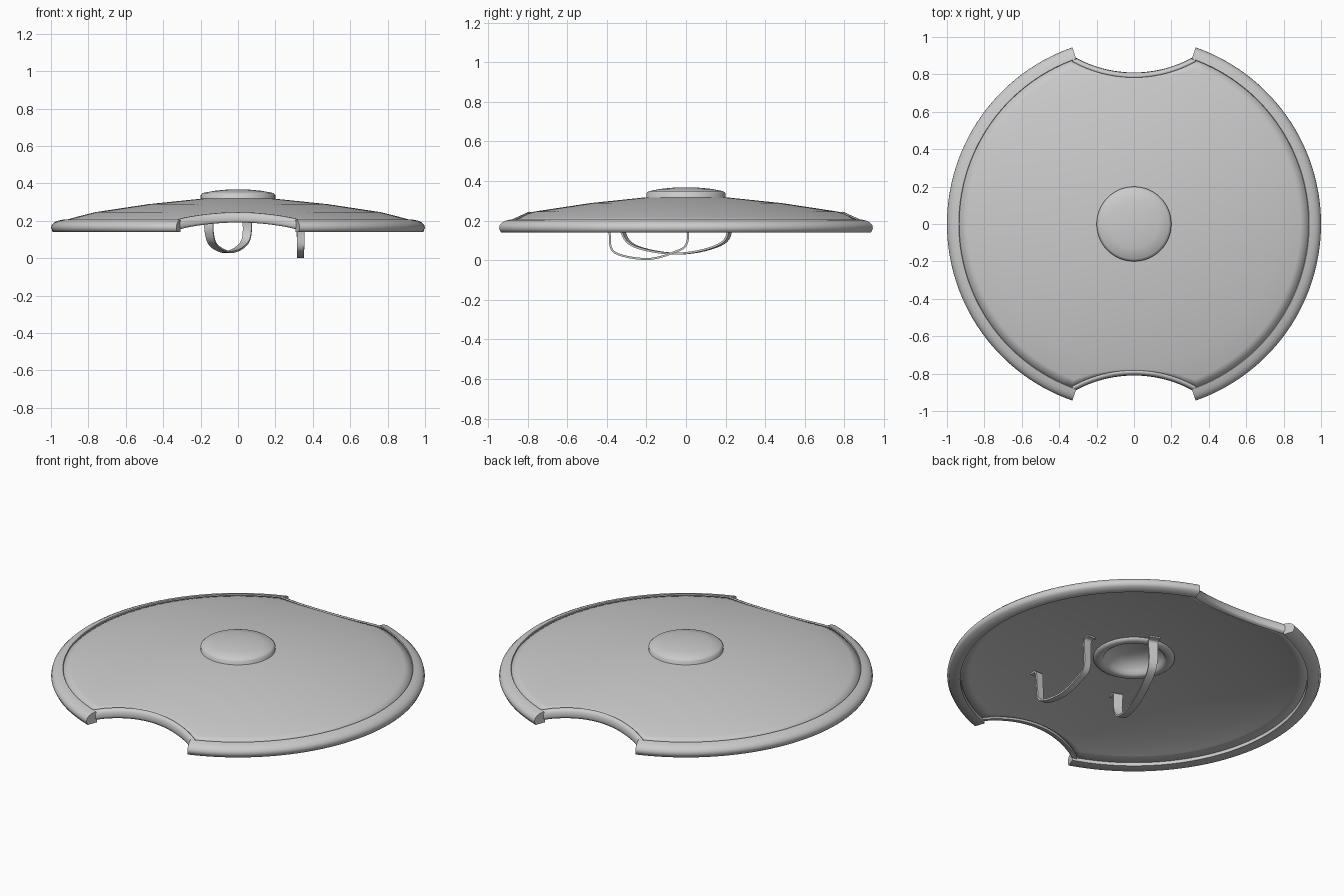
import bpy, bmesh, math
from mathutils import Vector

if "Cube" in bpy.data.objects:
    bpy.data.objects.remove(bpy.data.objects["Cube"])

steel = bpy.data.materials.new("plain grey")
steel.use_nodes = True
GREY = (0.6, 0.6, 0.6, 1)
steel.diffuse_color = GREY
steel.node_tree.nodes["Principled BSDF"].inputs["Base Color"].default_value = GREY

NOTCH_Y = 1.46       # centre of each notch circle
NOTCH_R = 0.675      # dish edge on that circle
DISH = [(0, 0.32), (0.2, 0.318), (0.48, 0.289), (0.765, 0.246), (0.89, 0.214), (1.0, 0.18)]


def dish_z(r):
    for (r0, z0), (r1, z1) in zip(DISH, DISH[1:]):
        if r <= r1:
            return z0 + (z1 - z0) * (r - r0) / (r1 - r0)
    return DISH[-1][1]


def skin(name, rings, ring_closed=True, path_closed=False, caps=False, angle=40):
    """Join equal-length rings of points into one surface."""
    bm = bmesh.new()
    rows = [[bm.verts.new(p) for p in ring] for ring in rings]
    n = len(rows[0])
    for i in range(len(rows) - (not path_closed)):
        a, b = rows[i], rows[(i + 1) % len(rows)]
        for j in range(n - (not ring_closed)):
            k = (j + 1) % n
            bm.faces.new((a[j], a[k], b[k], b[j]))
    if caps:
        bm.faces.new(rows[0])
        bm.faces.new(rows[-1])
    bmesh.ops.remove_doubles(bm, verts=bm.verts, dist=1e-5)
    bmesh.ops.recalc_face_normals(bm, faces=bm.faces)
    mesh = bpy.data.meshes.new(name)
    bm.to_mesh(mesh)
    bm.free()
    mesh.materials.append(steel)
    ob = bpy.data.objects.new(name, mesh)
    bpy.context.collection.objects.link(ob)
    bpy.ops.object.select_all(action="DESELECT")
    ob.select_set(True)
    bpy.context.view_layer.objects.active = ob
    bpy.ops.object.shade_smooth_by_angle(angle=math.radians(angle))
    return ob


def lathe(profile, start, end, steps):
    """Rings of a profile turned about z."""
    angles = [start + (end - start) * i / steps for i in range(steps + 1)]
    return [[(r * math.cos(a), r * math.sin(a), z) for r, z in profile] for a in angles]


# Shallow thick dish with two notches and a centre hole
def dish_edge(a):
    reach = NOTCH_Y * abs(math.sin(a))
    disc = reach ** 2 - NOTCH_Y ** 2 + NOTCH_R ** 2
    return min(0.94, reach - math.sqrt(disc)) if disc > 0 else 0.94


corner = math.asin((0.94 ** 2 + NOTCH_Y ** 2 - NOTCH_R ** 2) / (2 * 0.94 * NOTCH_Y))
marks = [-corner, corner, math.pi - corner, math.pi + corner, 2 * math.pi - corner]
dish_rings = []
for (a0, a1), steps in zip(zip(marks, marks[1:]), (48, 20, 48, 20)):
    for i in range(steps):
        a = a0 + (a1 - a0) * i / steps
        edge = dish_edge(a)
        radii = (0.17, 0.2, 0.48, 0.765, 0.765 + (edge - 0.765) * 0.72, edge)
        dish_rings.append([(r * math.cos(a), r * math.sin(a), dish_z(r)) for r in radii])
dish = skin("dish", dish_rings, ring_closed=False, path_closed=True)
if sum(p.normal.z for p in dish.data.polygons) < 0:
    dish.data.flip_normals()
shell = dish.modifiers.new("thickness", "SOLIDIFY")
shell.thickness = 0.043
shell.offset = -1

# Rounded rim on each side, cut off radially at the notches
rim_profile = [(0.93, 0.14), (0.99, 0.14), (1.0, 0.162), (0.996, 0.178), (0.983, 0.191),
               (0.965, 0.2), (0.937, 0.206), (0.932, 0.195)]
half = math.radians(70.75)
for side, turn in (("left", 0), ("right", math.pi)):
    skin(side + "_rim", lathe(rim_profile, turn - half, turn + half, 56), caps=True, angle=75)

# Narrow trim along each notch, following the dish height
trim = [(0.678, 0.0), (0.672, 0.005), (0.662, 0.002), (0.652, -0.012), (0.65, -0.038),
        (0.655, -0.05), (0.678, -0.05)]
for side, s in (("front", -1), ("back", 1)):
    rings = []
    for i in range(25):
        a = 0.51 * (i / 12 - 1)
        ring = []
        for rho, dz in trim:
            x, y = rho * math.sin(a), NOTCH_Y - rho * math.cos(a)
            mid_y = NOTCH_Y - NOTCH_R * math.cos(a)
            ring.append((x, s * y, dish_z(math.hypot(x, mid_y)) + dz))
        rings.append(ring)
    skin(side + "_notch_trim", rings, caps=True, angle=75)

# Hollow centre boss with a rounded ring on the underside
boss = [(0, 0.34), (0.08, 0.333), (0.13, 0.312), (0.158, 0.28), (0.165, 0.265), (0.178, 0.257),
        (0.202, 0.257), (0.217, 0.266), (0.22, 0.285), (0.2, 0.318), (0.2, 0.338),
        (0.187, 0.349), (0.13, 0.36), (0.07, 0.366), (0, 0.368)]
skin("boss", lathe(boss, 0, 2 * math.pi, 48), ring_closed=False, angle=75)


# Arm straps: flat bands hanging under the dish, narrower in the middle
def smooth_path(points, steps=6):
    pts = [points[0]] + points + [points[-1]]
    out = []
    for p0, p1, p2, p3 in zip(pts, pts[1:], pts[2:], pts[3:]):
        for i in range(steps):
            t = i / steps
            out.append(0.5 * (2 * p1 + (p2 - p0) * t + (2 * p0 - 5 * p1 + 4 * p2 - p3) * t ** 2
                              + (3 * p1 - p0 - 3 * p2 + p3) * t ** 3))
    return out + [points[-1]]


def strap(name, start, end, shape, width, thick=0.01):
    """shape lists (share of the way from start to end, height)."""
    a, b = Vector((*start, 0)), Vector((*end, 0))
    path = smooth_path([a.lerp(b, u) + Vector((0, 0, z)) for u, z in shape])
    across = (b - a).normalized().cross(Vector((0, 0, 1)))
    last = len(path) - 1
    rings = []
    for i, p in enumerate(path):
        along = path[min(i + 1, last)] - path[max(i - 1, 0)]
        up = along.normalized().cross(across).normalized() * thick / 2
        w = across * width / 2 * (1 - 0.3 * math.sin(math.pi * i / last))
        rings.append([p - w - up, p + w - up, p + w + up, p - w + up])
    skin(name, rings, caps=True)


strap("hand_strap", (0.335, -0.385), (0.335, 0.01),
      [(-0.12, 0.229), (-0.02, 0.222), (0.0, 0.13), (0.06, 0.04), (0.47, 0.006),
       (0.82, 0.04), (0.99, 0.09), (1.0, 0.24), (1.1, 0.255)], 0.052)
strap("forearm_strap", (-0.155, -0.32), (0.05, 0.22),
      [(-0.08, 0.25), (0.0, 0.24), (0.0, 0.15), (0.1, 0.075), (0.4, 0.036),
       (0.68, 0.042), (0.93, 0.085), (1.0, 0.15), (0.99, 0.25), (1.06, 0.265)], 0.06)
